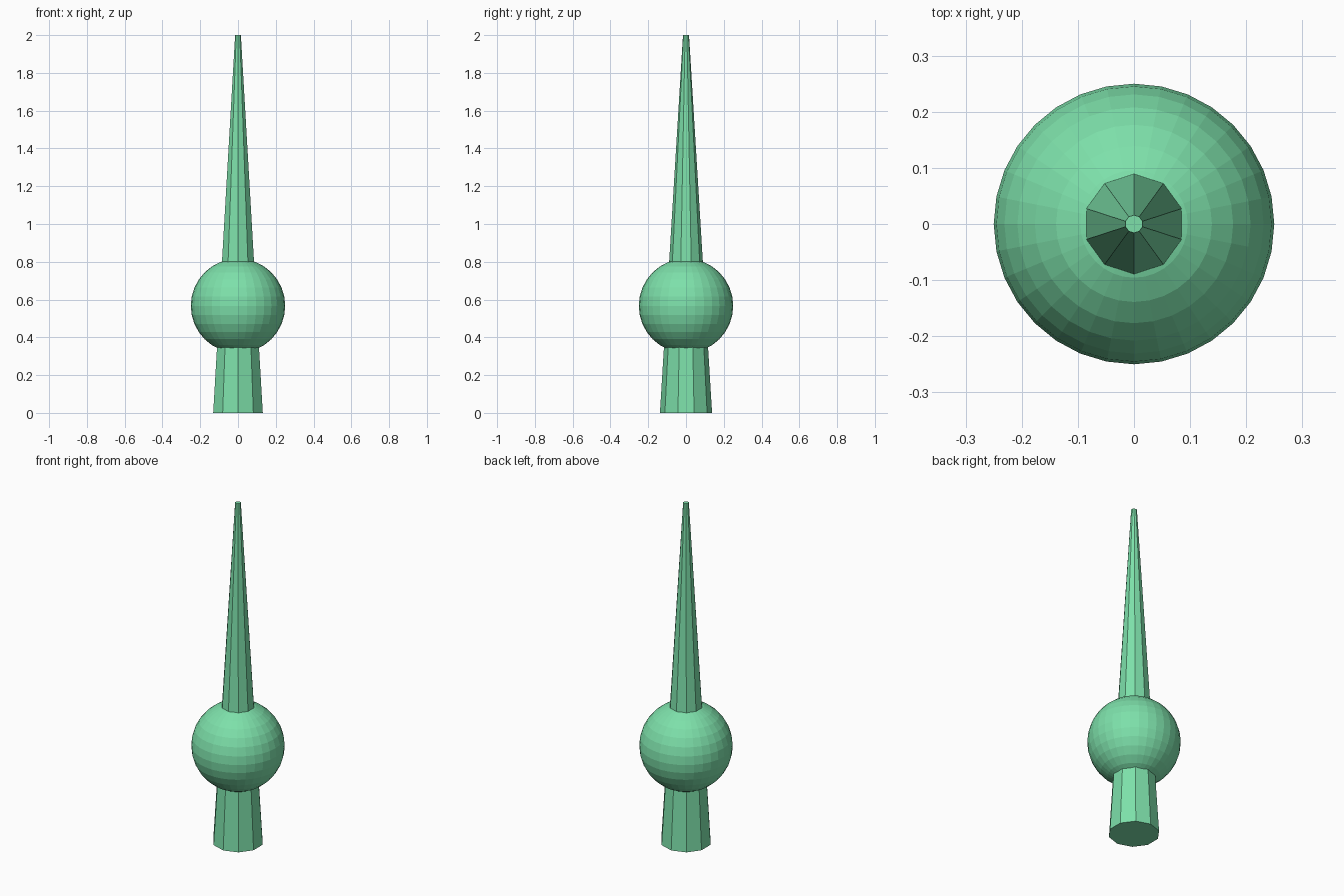
import bpy

cube = bpy.data.objects.get("Cube")
if cube:
    bpy.data.objects.remove(cube, do_unlink=True)

# Single flat colour
green = bpy.data.materials.new("mint_green")
green.use_nodes = True
colour = (0.205, 0.745, 0.402, 1.0)
green.diffuse_color = colour
green.node_tree.nodes["Principled BSDF"].inputs["Base Color"].default_value = colour


def finish(name):
    obj = bpy.context.object
    obj.name = name
    obj.data.name = name
    obj.data.materials.clear()
    obj.data.materials.append(green)
    bpy.ops.object.shade_flat()


# Ten-sided tapering spire, running from the ground to the tip
bpy.ops.mesh.primitive_cone_add(vertices=10, radius1=0.138, radius2=0.016,
                                depth=2.0, location=(0, 0, 1.0))
finish("spire")

# Faceted ball threaded on the spire
bpy.ops.mesh.primitive_uv_sphere_add(segments=32, ring_count=16, radius=0.25,
                                     location=(0, 0, 0.567))
finish("ball")
